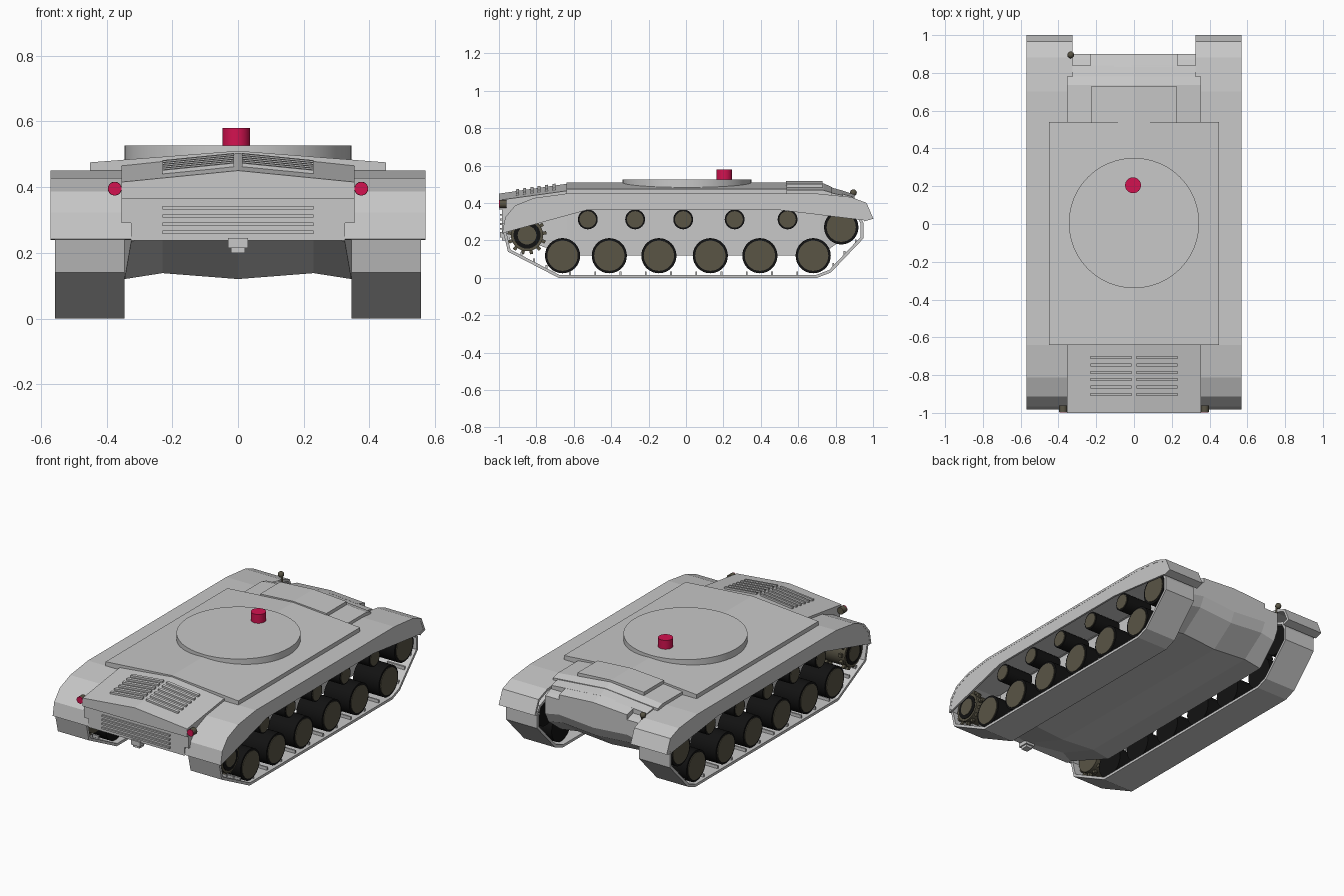
import bpy, bmesh, math
from mathutils import Matrix, Vector

cube = bpy.data.objects.get("Cube")
if cube:
    bpy.data.objects.remove(cube, do_unlink=True)


def material(name, rgb):
    m = bpy.data.materials.new(name)
    m.use_nodes = True
    m.diffuse_color = (*rgb, 1)
    m.node_tree.nodes["Principled BSDF"].inputs["Base Color"].default_value = (*rgb, 1)
    return m


GREY = material("armour grey", (0.58, 0.58, 0.58))
BLACK = material("rubber black", (0.006, 0.006, 0.006))
OLIVE = material("hub olive", (0.1, 0.09, 0.06))
RED = material("signal red", (0.65, 0.006, 0.08))


def finish(name, bm, mat):
    bmesh.ops.recalc_face_normals(bm, faces=bm.faces)
    mesh = bpy.data.meshes.new(name)
    bm.to_mesh(mesh)
    bm.free()
    mesh.materials.append(mat)
    ob = bpy.data.objects.new(name, mesh)
    bpy.context.scene.collection.objects.link(ob)
    return ob


def loft(name, sections, mat=GREY):
    """Join matching rings of points and cap both ends."""
    bm = bmesh.new()
    rings = [[bm.verts.new(p) for p in s] for s in sections]
    n = len(rings[0])
    for a, b in zip(rings, rings[1:]):
        for i in range(n):
            j = (i + 1) % n
            bm.faces.new((a[i], a[j], b[j], b[i]))
    bm.faces.new(rings[0])
    bm.faces.new(rings[-1])
    return finish(name, bm, mat)


def prism(name, profile, x0, x1, mat=GREY):
    return loft(name, [[(x, y, z) for y, z in profile] for x in (x0, x1)], mat)


def gable(name, stations):
    """Roofed body: stations are (y, half width, floor, eave, ridge)."""
    return loft(name, [[(-w, y, f), (w, y, f), (w, y, e), (0, y, r), (-w, y, e)]
                       for y, w, f, e, r in stations])


def box(name, xs, ys, zs, mat=GREY, lift=None):
    bm = bmesh.new()
    bmesh.ops.create_cube(bm, size=1)
    for v in bm.verts:
        v.co = Vector((xs[v.co.x > 0], ys[v.co.y > 0], zs[v.co.z > 0]))
        if lift:
            v.co.z += lift(v.co.x, v.co.y)
    return finish(name, bm, mat)


def cylinder(name, start, axis, length, radius, mat, sides=32):
    bm = bmesh.new()
    bmesh.ops.create_cone(bm, cap_ends=True, segments=sides, radius1=radius,
                          radius2=radius, depth=length)
    for f in bm.faces:
        f.smooth = len(f.verts) == 4
        if not f.smooth:
            for e in f.edges:
                e.smooth = False
    axis = Vector(axis)
    turn = axis.to_track_quat('Z', 'Y').to_matrix().to_4x4()
    bm.transform(Matrix.Translation(Vector(start) + axis * length / 2) @ turn)
    return finish(name, bm, mat)


def strip(name, path, x0, x1, closed, thickness, mat=GREY):
    bm = bmesh.new()
    rows = [[bm.verts.new((x, y, z)) for x in (x0, x1)] for y, z in path]
    for a, b in zip(rows, rows[1:] + (rows[:1] if closed else [])):
        bm.faces.new((a[0], a[1], b[1], b[0]))
    ob = finish(name, bm, mat)
    mod = ob.modifiers.new("thickness", 'SOLIDIFY')
    mod.thickness = thickness
    mod.offset = 0
    mod.use_even_offset = True
    return ob


# Lower hull with a shallow ribbed belly, rising at both ends
lower = [(-0.95, 0.325, 0.235, 0.40), (-0.64, 0.345, 0.12, 0.45),
         (0.72, 0.345, 0.12, 0.45), (0.87, 0.325, 0.23, 0.41), (0.9, 0.325, 0.29, 0.40)]
loft("lower_hull", [[(-w, y, b), (-0.23, y, b + 0.018), (0, y, b), (0.23, y, b + 0.018),
                     (w, y, b), (w, y, t), (-w, y, t)] for y, w, b, t in lower])

# Roofed upper decks
gable("main_deck", [(-1.0, 0.355, 0.365, 0.415, 0.45), (-0.6, 0.355, 0.365, 0.47, 0.508),
                    (0.735, 0.355, 0.365, 0.468, 0.505), (0.78, 0.355, 0.365, 0.455, 0.485)])
gable("rear_deck", [(0.77, 0.325, 0.36, 0.455, 0.485), (0.84, 0.325, 0.36, 0.44, 0.465)])
gable("rear_deck_lip", [(0.83, 0.23, 0.36, 0.45, 0.468), (0.9, 0.23, 0.36, 0.43, 0.445)])
gable("deck_plate", [(-0.64, 0.45, 0.43, 0.475, 0.51), (0.54, 0.45, 0.43, 0.475, 0.51)])
gable("rear_hatch", [(0.535, 0.225, 0.46, 0.502, 0.517), (0.73, 0.225, 0.46, 0.502, 0.517)])

# Nose panel with horizontal bars and a tow hook
box("nose_panel", (-0.355, 0.355), (-0.985, -0.8), (0.29, 0.38))
box("nose_panel_lower", (-0.325, 0.325), (-0.985, -0.9), (0.238, 0.30))
for z in (0.262, 0.287, 0.312, 0.337):
    box("nose_bar", (-0.23, 0.23), (-0.995, -0.98), (z - 0.005, z + 0.005))
box("tow_hook", (-0.03, 0.03), (-0.995, -0.93), (0.215, 0.245))
box("tow_hook_tip", (-0.022, 0.022), (-0.985, -0.94), (0.2, 0.22))

# Louvres that follow the sloping engine deck
for side in (-1, 1):
    for i in range(6):
        y = -0.902 + i * 0.039
        box("deck_louvre", sorted((side * 0.012, side * 0.23)), (y - 0.008, y + 0.008),
            (-0.01, 0.011), lift=lambda x, y: 0.45 + 0.145 * (y + 1) - 0.1 * abs(x))

# Turret ring cover and red cap
cylinder("turret_ring", (0, 0.005, 0.46), (0, 0, 1), 0.066, 0.345, GREY, 48)
cylinder("red_cap", (-0.005, 0.205, 0.52), (0, 0, 1), 0.06, 0.042, RED)

# Rear lamp on a short post
cylinder("rear_lamp_post", (-0.325, 0.89, 0.38), (0, 0, 1), 0.07, 0.006, OLIVE, 10)
bm = bmesh.new()
bmesh.ops.create_uvsphere(bm, u_segments=16, v_segments=10, radius=0.018)
bm.transform(Matrix.Translation((-0.335, 0.895, 0.455)))
for f in bm.faces:
    f.smooth = True
finish("rear_lamp", bm, OLIVE)

fender_top = [(-0.975, 0.24), (-0.96, 0.32), (-0.91, 0.38), (-0.81, 0.42), (-0.64, 0.443),
              (0.7, 0.443), (0.88, 0.425), (0.96, 0.395), (0.992, 0.32), (0.95, 0.308)]
track_path = [(-0.68, 0.008), (-0.945, 0.145), (-0.968, 0.24), (-0.91, 0.325), (-0.82, 0.36),
              (-0.5, 0.375), (0.6, 0.375), (0.83, 0.37), (0.92, 0.335), (0.942, 0.29),
              (0.942, 0.215), (0.77, 0.035), (0.7, 0.008)]
# Track teeth: along the ground run, then up each slope
teeth = [(-0.62 + i * 0.135, 0.01) for i in range(10)]
teeth += [(-0.68 - 0.265 * t, 0.01 + 0.137 * t) for t in (0.25, 0.5, 0.75)]
teeth += [(0.77 + 0.172 * t, 0.037 + 0.18 * t) for t in (0.1, 0.45, 0.8)]


def wheel(name, s, y, z, radius, hub):
    cylinder(name + "_tyre", (s * 0.37, y, z), (s, 0, 0), 0.175, radius, BLACK)
    cylinder(name + "_hub", (s * 0.542, y, z), (s, 0, 0), 0.007, hub, OLIVE)


for s, label in ((1, "left"), (-1, "right")):
    # Fender shell: bent top sheet and outer skirt
    strip(label + "_fender", fender_top, s * 0.325, s * 0.57, False, 0.014)
    prism(label + "_skirt", fender_top + [(0.5, 0.362), (-0.53, 0.362)], s * 0.557, s * 0.569)

    # Track belt
    strip(label + "_track", track_path, s * 0.345, s * 0.556, True, 0.016)
    for y, z in teeth:
        box(label + "_track_tooth", sorted((s * 0.42, s * 0.54)), (y - 0.005, y + 0.005),
            (z, z + 0.024))

    # Road wheels, return rollers and idler
    for y in (-0.66, -0.41, -0.145, 0.13, 0.395, 0.68):
        wheel(label + "_road_wheel", s, y, 0.118, 0.094, 0.081)
    for y in (-0.525, -0.272, -0.015, 0.26, 0.543):
        wheel(label + "_return_roller", s, y, 0.312, 0.053, 0.044)
    wheel(label + "_idler", s, 0.83, 0.27, 0.092, 0.078)

    # Drive sprocket with two toothed rims
    cylinder(label + "_sprocket", (s * 0.37, -0.85, 0.228), (s, 0, 0), 0.172, 0.086, OLIVE)
    cylinder(label + "_sprocket_ring", (s * 0.54, -0.85, 0.228), (s, 0, 0), 0.005, 0.072, BLACK)
    cylinder(label + "_sprocket_hub", (s * 0.542, -0.85, 0.228), (s, 0, 0), 0.006, 0.05, OLIVE)
    for x in (0.4, 0.52):
        for i in range(13):
            tooth = box(label + "_sprocket_tooth", (-0.01, 0.01), (-0.009, 0.009), (0.08, 0.104),
                        OLIVE)
            tooth.location = (s * x, -0.85, 0.228)
            tooth.rotation_euler.x = i * math.tau / 13

    # Front lamp: dark housing with a red lens
    cylinder(label + "_lamp_housing", (s * 0.375, -0.96, 0.395), (0, -1, 0), 0.034, 0.021, OLIVE)
    cylinder(label + "_lamp_lens", (s * 0.375, -0.993, 0.395), (0, -1, 0), 0.006, 0.0205, RED)
